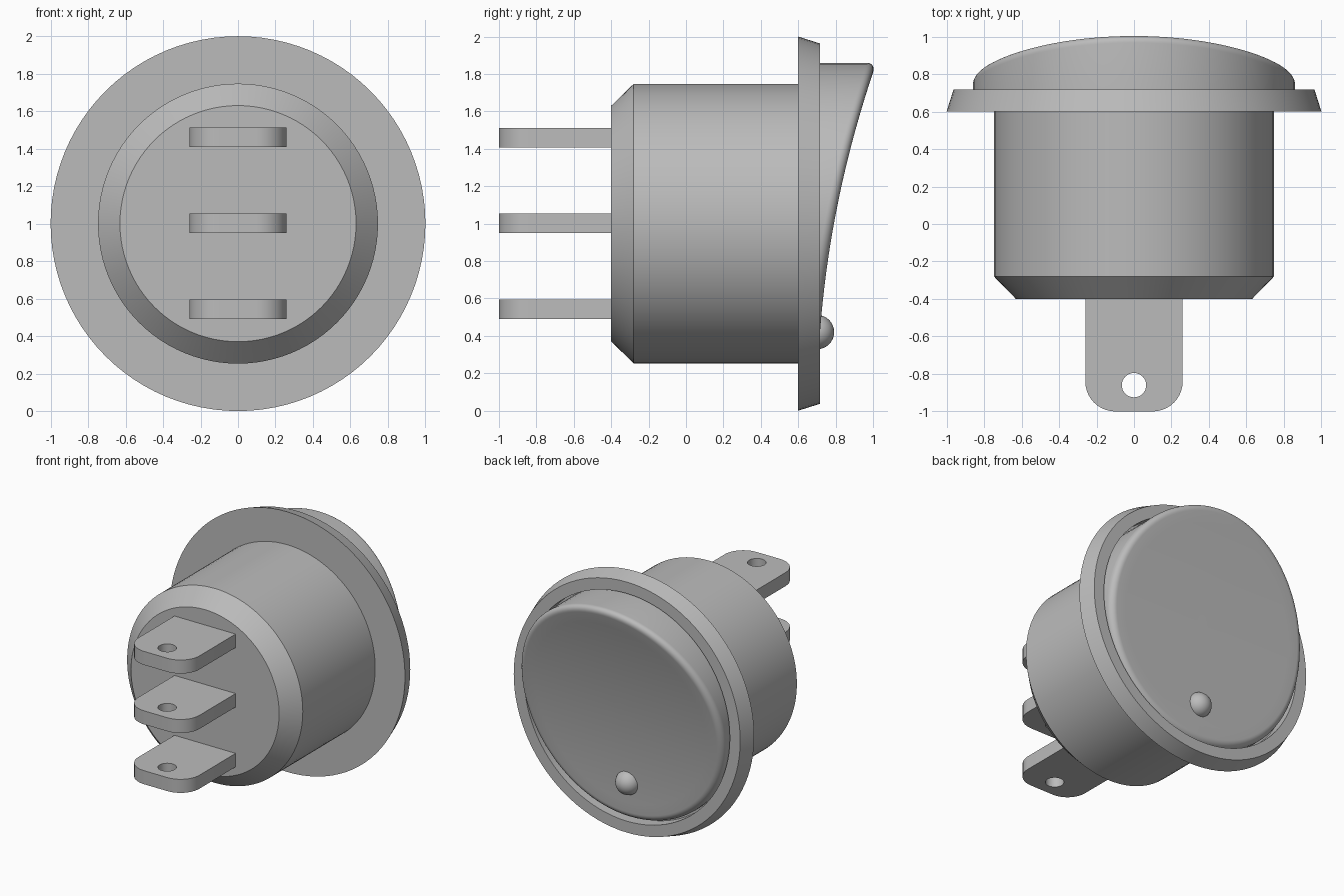
import bpy, bmesh
from math import sin, cos, pi, radians

if "Cube" in bpy.data.objects:
    bpy.data.objects.remove(bpy.data.objects["Cube"])

grey = bpy.data.materials.new("plain grey")
grey.use_nodes = True
grey.diffuse_color = (0.5, 0.5, 0.5, 1)
grey.node_tree.nodes["Principled BSDF"].inputs["Base Color"].default_value = (0.5, 0.5, 0.5, 1)

SEGMENTS = 96
CENTRE = 1.0


def finish(obj, angle=25):
    """Give the part its material and smooth shading with sharp edges kept."""
    obj.data.materials.clear()
    obj.data.materials.append(grey)
    bpy.ops.object.select_all(action='DESELECT')
    obj.select_set(True)
    bpy.context.view_layer.objects.active = obj
    bpy.ops.object.shade_smooth_by_angle(angle=radians(angle))


def round_part(name, profile, height=lambda r, y, z: y, angle=25):
    """Turn (radius, y) points round the y axis; height may reshape y. Radius 0 closes an end."""
    bm = bmesh.new()
    rings = []
    for r, y in profile:
        count = SEGMENTS if r > 0 else 1
        ring = []
        for i in range(count):
            a = 2 * pi * i / SEGMENTS
            z = CENTRE + r * sin(a)
            ring.append(bm.verts.new((r * cos(a), height(r, y, z), z)))
        rings.append(ring)
    for a, b in zip(rings, rings[1:]):
        for i in range(SEGMENTS):
            j = (i + 1) % SEGMENTS
            quad = [a[i % len(a)], a[j % len(a)], b[j % len(b)], b[i % len(b)]]
            bm.faces.new(list(dict.fromkeys(quad)))
    bmesh.ops.recalc_face_normals(bm, faces=bm.faces)
    mesh = bpy.data.meshes.new(name)
    bm.to_mesh(mesh)
    bm.free()
    obj = bpy.data.objects.new(name, mesh)
    bpy.context.collection.objects.link(obj)
    finish(obj, angle)


# Barrel housing with chamfered terminal end
round_part("housing", [(0, -0.4), (0.63, -0.4), (0.747, -0.28), (0.747, 0.61), (0, 0.61)])

# Tapered bezel with a shallow well for the rocker
round_part("bezel", [(0, 0.6), (1, 0.6), (0.963, 0.717), (0.875, 0.717), (0.875, 0.63), (0, 0.63)], angle=12)

# Rocker: disc with a scooped, tilted face and a rounded rim
ROCKER, FILLET, BASE = 0.86, 0.05, 0.62


def scoop(z):
    return 0.715 + 0.131 * (z - 0.4) + 0.094 * (z - 0.4) * (z - 1.05)


def rocker_height(r, drop, z):
    return BASE if drop is None else scoop(z) - drop


inner = ROCKER - FILLET
face = [(inner * k / 10, 0) for k in range(10)]
rim = [(inner + FILLET * sin(k * pi / 16), FILLET * (1 - cos(k * pi / 16))) for k in range(9)]
round_part("rocker", face + rim + [(ROCKER, None), (0, None)], rocker_height, 30)

# Indicator dome
bpy.ops.mesh.primitive_uv_sphere_add(segments=32, ring_count=16, radius=0.092, location=(0, 0.7, 0.42))
dome = bpy.context.object
dome.name = "indicator_dome"
finish(dome)


# Terminal blades: rounded plates with a hole, extruded from a flat outline
def add_outline(curve, points):
    spline = curve.splines.new('POLY')
    spline.points.add(len(points) - 1)
    for p, (x, y) in zip(spline.points, points):
        p.co = (x, y, 0, 1)
    spline.use_cyclic_u = True


def arc(cx, cy, r, start, end, steps):
    return [(cx + r * cos(start + (end - start) * k / steps),
             cy + r * sin(start + (end - start) * k / steps)) for k in range(steps + 1)]


HALF, CORNER = 0.26, 0.16
outline = ([(HALF, -0.38)] + arc(HALF - CORNER, CORNER - 1, CORNER, 0, -pi / 2, 10)
           + arc(CORNER - HALF, CORNER - 1, CORNER, -pi / 2, -pi, 10) + [(-HALF, -0.38)])
hole = arc(0, -0.86, 0.065, 0, 2 * pi, 32)[:-1]

for name, z in (("upper_terminal", 1.46), ("middle_terminal", 1.003), ("lower_terminal", 0.543)):
    curve = bpy.data.curves.new(name, 'CURVE')
    curve.dimensions = '2D'
    curve.fill_mode = 'BOTH'
    curve.extrude = 0.052
    add_outline(curve, outline)
    add_outline(curve, hole)
    blade = bpy.data.objects.new(name, curve)
    blade.location.z = z
    bpy.context.collection.objects.link(blade)
    bpy.ops.object.select_all(action='DESELECT')
    blade.select_set(True)
    bpy.context.view_layer.objects.active = blade
    bpy.ops.object.convert(target='MESH')
    blade = bpy.context.object
    # Weld the caps to the sides so edges shade correctly
    bm = bmesh.new()
    bm.from_mesh(blade.data)
    bmesh.ops.remove_doubles(bm, verts=bm.verts, dist=0.0005)
    bmesh.ops.recalc_face_normals(bm, faces=bm.faces)
    bm.to_mesh(blade.data)
    bm.free()
    finish(blade)
